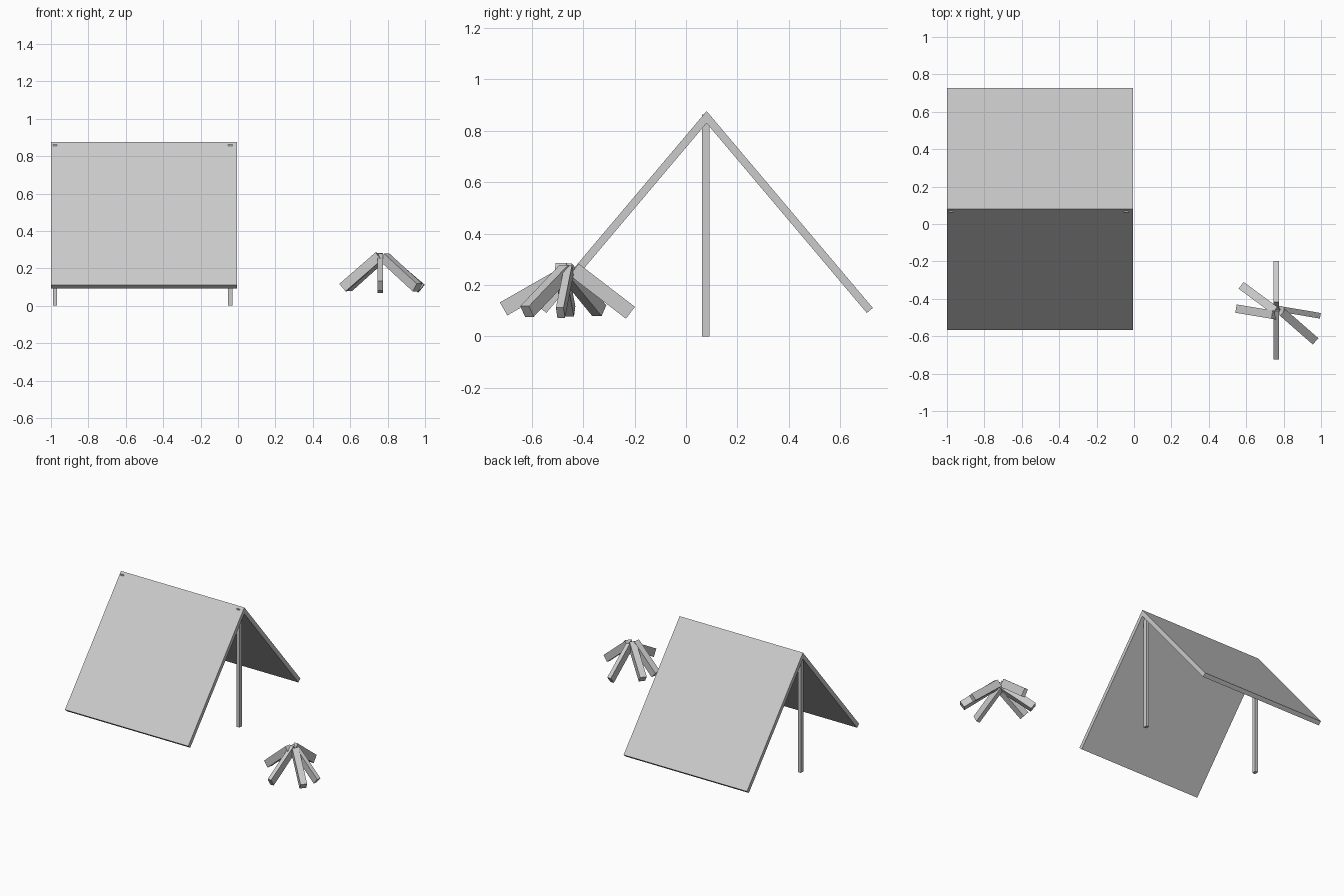
import bpy
from mathutils import Matrix, Vector

if "Cube" in bpy.data.objects:
    bpy.data.objects.remove(bpy.data.objects["Cube"])


def mesh_object(name, verts, faces):
    mesh = bpy.data.meshes.new(name)
    mesh.from_pydata(verts, [], faces)
    obj = bpy.data.objects.new(name, mesh)
    bpy.context.collection.objects.link(obj)
    return obj


def prism(name, profile, x0, x1):
    """Extrude a counter-clockwise (y, z) profile along x."""
    n = len(profile)
    verts = [(x, y, z) for x in (x0, x1) for y, z in profile]
    faces = [tuple(reversed(range(n))), tuple(range(n, 2 * n))]
    faces += [(i, (i + 1) % n, n + (i + 1) % n, n + i) for i in range(n)]
    return mesh_object(name, verts, faces)


def beam(name, inner, outer, width, height):
    """Rectangular bar running between two end centres."""
    a, b = Vector(inner), Vector(outer)
    bpy.ops.mesh.primitive_cube_add(size=1)
    obj = bpy.context.object
    obj.name = name
    rot = (b - a).to_track_quat('X', 'Z').to_matrix().to_4x4()
    size = Matrix.Diagonal(((b - a).length, width, height, 1))
    obj.data.transform(Matrix.Translation((a + b) / 2) @ rot @ size)
    return obj


# Sloping tent panels, mitred at the ridge
RIDGE = 0.08
half = [(0, 0.876), (0, 0.829), (0.623, 0.091), (0.646, 0.111)]
prism("back_panel", [(RIDGE + y, z) for y, z in half], -1.0, -0.005)
prism("front_panel", [(RIDGE - y, z) for y, z in reversed(half)], -1.0, -0.005)

# Upright poles under the ridge
for side, x in (("left", -0.978), ("right", -0.042)):
    beam(side + "_pole", (x, 0.076, 0), (x, 0.076, 0.862), 0.029, 0.023).data
    # keep the wider side along y
    pole = bpy.context.object
    xs = [v.co.x for v in pole.data.vertices]
    if max(xs) - min(xs) > 0.026:
        for v in pole.data.vertices:
            dx, dy = v.co.x - x, v.co.y - 0.076
            v.co.x, v.co.y = x + dy, 0.076 + dx
        pole.data.flip_normals()

# Campfire logs leaning together: inner end, outer end, width, height
logs = [
    ((0.76, -0.450, 0.255), (0.76, -0.709, 0.107), 0.028, 0.058),
    ((0.76, -0.435, 0.260), (0.76, -0.216, 0.092), 0.028, 0.058),
    ((0.785, -0.455, 0.258), (0.980, -0.488, 0.092), 0.030, 0.052),
    ((0.785, -0.465, 0.258), (0.960, -0.618, 0.097), 0.045, 0.050),
    ((0.755, -0.487, 0.265), (0.562, -0.455, 0.097), 0.045, 0.052),
    ((0.765, -0.470, 0.262), (0.585, -0.337, 0.100), 0.045, 0.052),
]
for i, log in enumerate(logs):
    beam(f"campfire_log_{i + 1}", *log)
